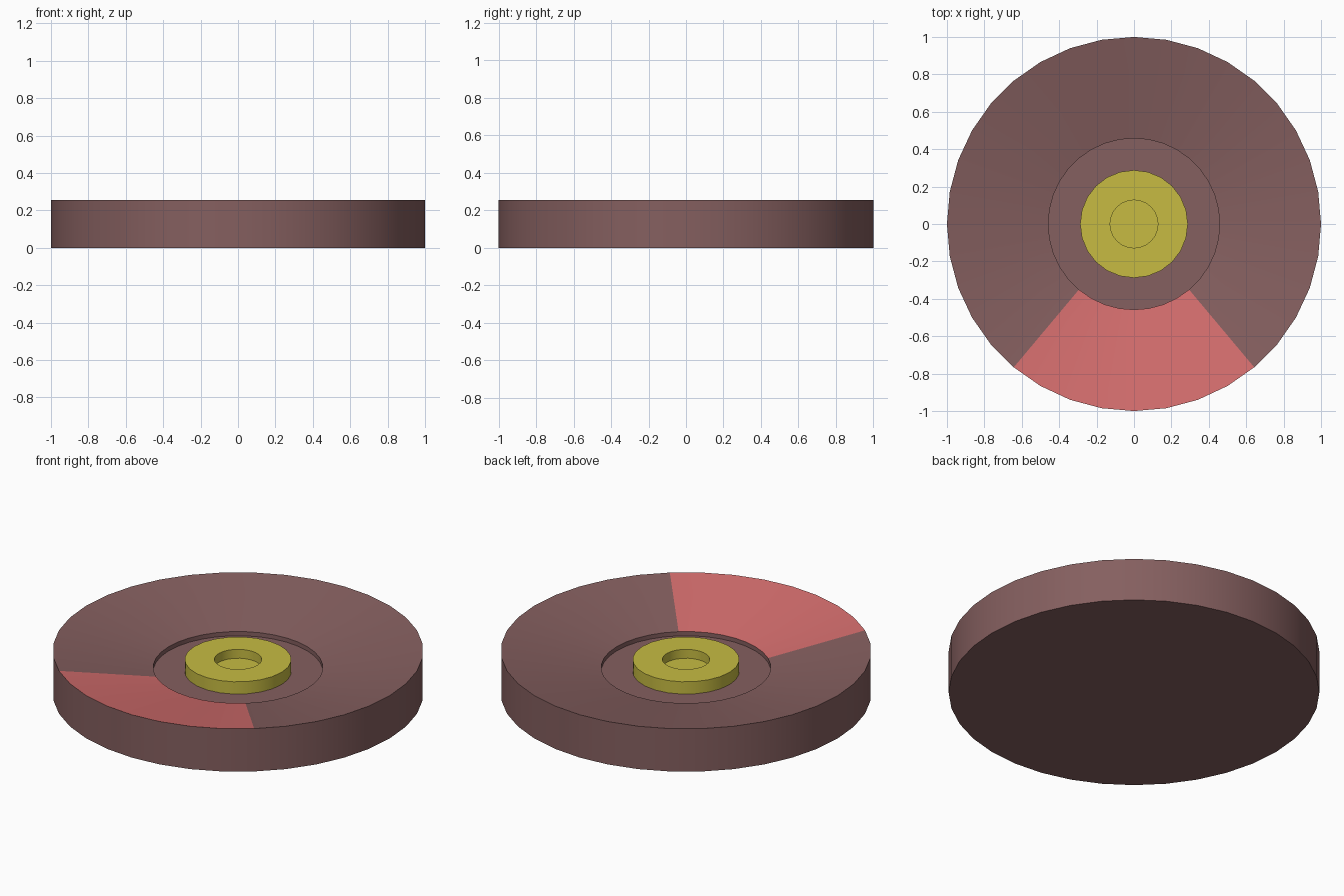
import bpy, bmesh, math

if "Cube" in bpy.data.objects:
    bpy.data.objects.remove(bpy.data.objects["Cube"])


def material(name, rgb):
    m = bpy.data.materials.new(name)
    m.diffuse_color = (*rgb, 1)
    m.use_nodes = True
    m.node_tree.nodes["Principled BSDF"].inputs["Base Color"].default_value = m.diffuse_color
    return m


def lathe(name, profile, sides, mats):
    """Revolve (radius, z) points about z; both ends are closed with a flat cap."""
    bm = bmesh.new()
    rings = []
    for r, z in profile:
        ring = []
        for i in range(sides):
            a = 2 * math.pi * i / sides - math.pi / 2
            ring.append(bm.verts.new((r * math.cos(a), r * math.sin(a), z)))
        rings.append(ring)
    for lo, hi in zip(rings, rings[1:]):
        for i in range(sides):
            j = (i + 1) % sides
            bm.faces.new((lo[i], lo[j], hi[j], hi[i]))
    bm.faces.new(rings[0][::-1])
    bm.faces.new(rings[-1])
    bmesh.ops.recalc_face_normals(bm, faces=bm.faces)
    me = bpy.data.meshes.new(name)
    bm.to_mesh(me)
    bm.free()
    for m in mats:
        me.materials.append(m)
    ob = bpy.data.objects.new(name, me)
    bpy.context.collection.objects.link(ob)
    bpy.ops.object.select_all(action='DESELECT')
    ob.select_set(True)
    bpy.context.view_layer.objects.active = ob
    bpy.ops.object.shade_smooth_by_angle(angle=math.radians(30))
    return ob


brown = material("brown", (0.235, 0.115, 0.115))
red = material("red", (0.66, 0.155, 0.155))
yellow = material("yellow", (0.57, 0.50, 0.055))

# Dished disc with a shallow flat recess in the middle
disc = lathe("dished_disc",
             [(1.0, 0.0), (1.0, 0.255), (0.458, 0.155), (0.458, 0.13)],
             36, [brown, red])

# Red wedge: the sloped faces within 40 degrees of the front
for p in disc.data.polygons:
    c = p.center
    angle = abs(math.degrees(math.atan2(c.x, -c.y)))
    if 0.1 < p.normal.z < 0.999 and angle < 40:
        p.material_index = 1

# Raised hub with a shallow hole
lathe("hub",
      [(0.288, 0.128), (0.288, 0.203), (0.128, 0.203), (0.128, 0.15)],
      24, [yellow])
